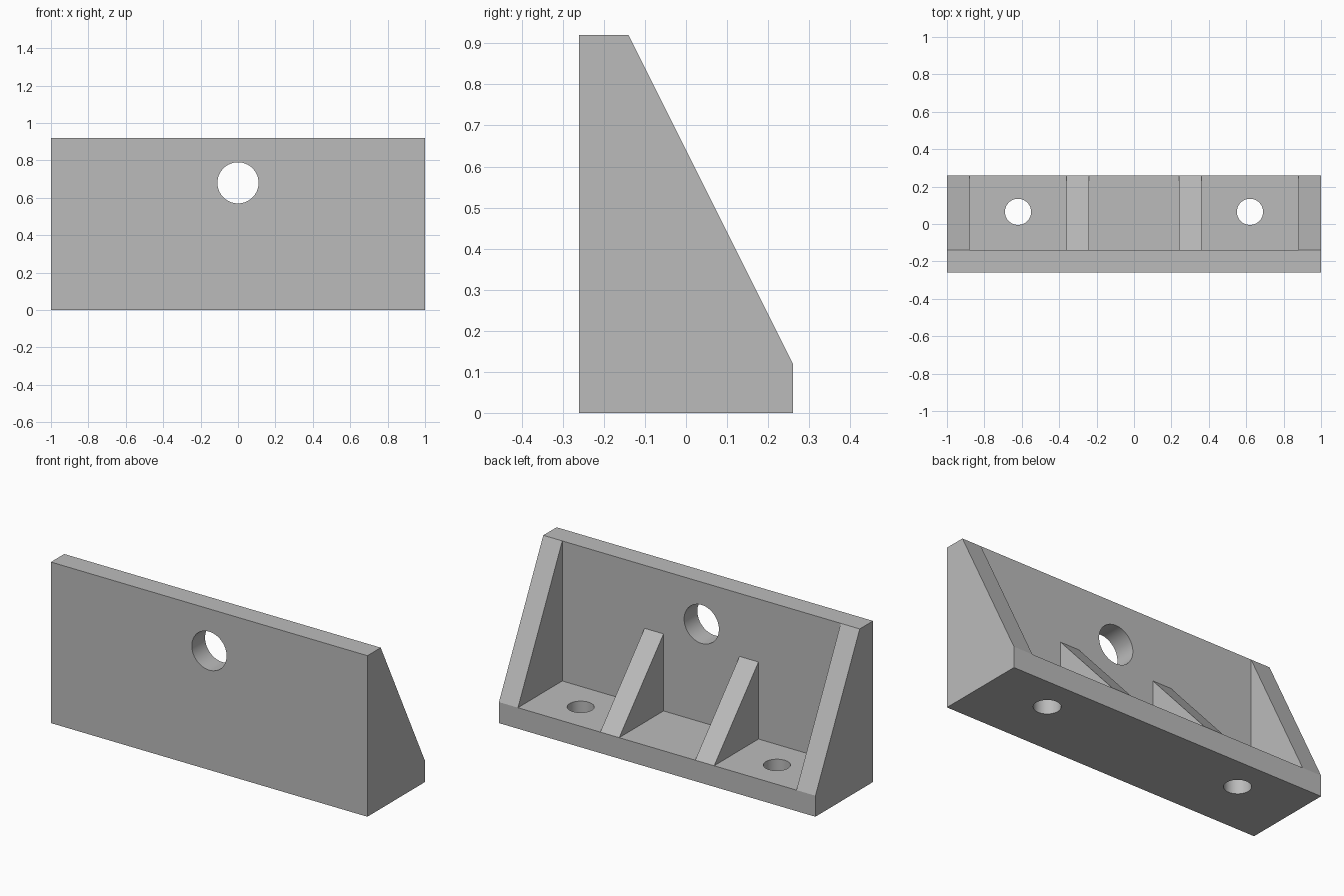
import bpy
import bmesh
import math

cube = bpy.data.objects.get("Cube")
if cube:
    bpy.data.objects.remove(cube, do_unlink=True)

W, FRONT, BACK, HEIGHT, T = 1.0, -0.26, 0.26, 0.92, 0.12
WALL = FRONT + T          # rear face of the upright plate

grey = bpy.data.materials.new("plain grey")
grey.use_nodes = True
colour = (0.5, 0.5, 0.5, 1.0)
grey.diffuse_color = colour
grey.node_tree.nodes["Principled BSDF"].inputs["Base Color"].default_value = colour


def extrude_profile(name, profile, x0, x1):
    """Solid made by sweeping a (y, z) outline from x0 to x1."""
    bm = bmesh.new()
    face = bm.faces.new([bm.verts.new((x0, y, z)) for y, z in profile])
    swept = bmesh.ops.extrude_face_region(bm, geom=[face])["geom"]
    verts = [v for v in swept if isinstance(v, bmesh.types.BMVert)]
    bmesh.ops.translate(bm, verts=verts, vec=(x1 - x0, 0, 0))
    bmesh.ops.recalc_face_normals(bm, faces=bm.faces)
    mesh = bpy.data.meshes.new(name)
    bm.to_mesh(mesh)
    bm.free()
    mesh.materials.append(grey)
    obj = bpy.data.objects.new(name, mesh)
    bpy.context.collection.objects.link(obj)
    return obj


def drill(name, radius, location, rotation=(0, 0, 0)):
    bpy.ops.mesh.primitive_cylinder_add(vertices=64, radius=radius, depth=0.3,
                                        location=location, rotation=rotation)
    obj = bpy.context.object
    obj.name = name
    obj.data.materials.append(grey)
    return obj


def combine(target, tool, operation):
    """Apply a boolean and discard the tool."""
    bpy.context.view_layer.objects.active = target
    mod = target.modifiers.new("boolean", 'BOOLEAN')
    mod.operation = operation
    mod.solver = 'EXACT'
    mod.object = tool
    bpy.ops.object.modifier_apply(modifier=mod.name)
    bpy.data.objects.remove(tool, do_unlink=True)


# Base and upright plate
bracket = extrude_profile("angle_bracket", [
    (FRONT, 0), (BACK, 0), (BACK, T), (WALL, T), (WALL, HEIGHT), (FRONT, HEIGHT)], -W, W)

# Tall end walls and short inner ribs, sunk into the plates
sink = 0.06


def add_web(name, top, x0, x1):
    web = extrude_profile(name, [
        (WALL - sink, T - sink), (BACK, T - sink), (BACK, T),
        (WALL, top), (WALL - sink, top)], x0, x1)
    combine(bracket, web, 'UNION')


for side in (-1, 1):
    for name, top, inner in (("end_wall", HEIGHT, W - T), ("inner_rib", 0.56, 0.24)):
        x0, x1 = sorted((side * inner, side * (inner + T)))
        add_web(name, top, x0, x1)

# Bolt holes in the base and one larger hole in the upright plate
for side in (-1, 1):
    combine(bracket, drill("base_hole", 0.07, (side * 0.62, 0.065, T / 2)), 'DIFFERENCE')
combine(bracket, drill("wall_hole", 0.11, (0, FRONT + T / 2, 0.68),
                       (math.pi / 2, 0, 0)), 'DIFFERENCE')

# Smooth bores, sharp plate edges
bpy.ops.object.select_all(action='DESELECT')
bracket.select_set(True)
bpy.context.view_layer.objects.active = bracket
bpy.ops.object.shade_smooth_by_angle(angle=math.radians(20))
